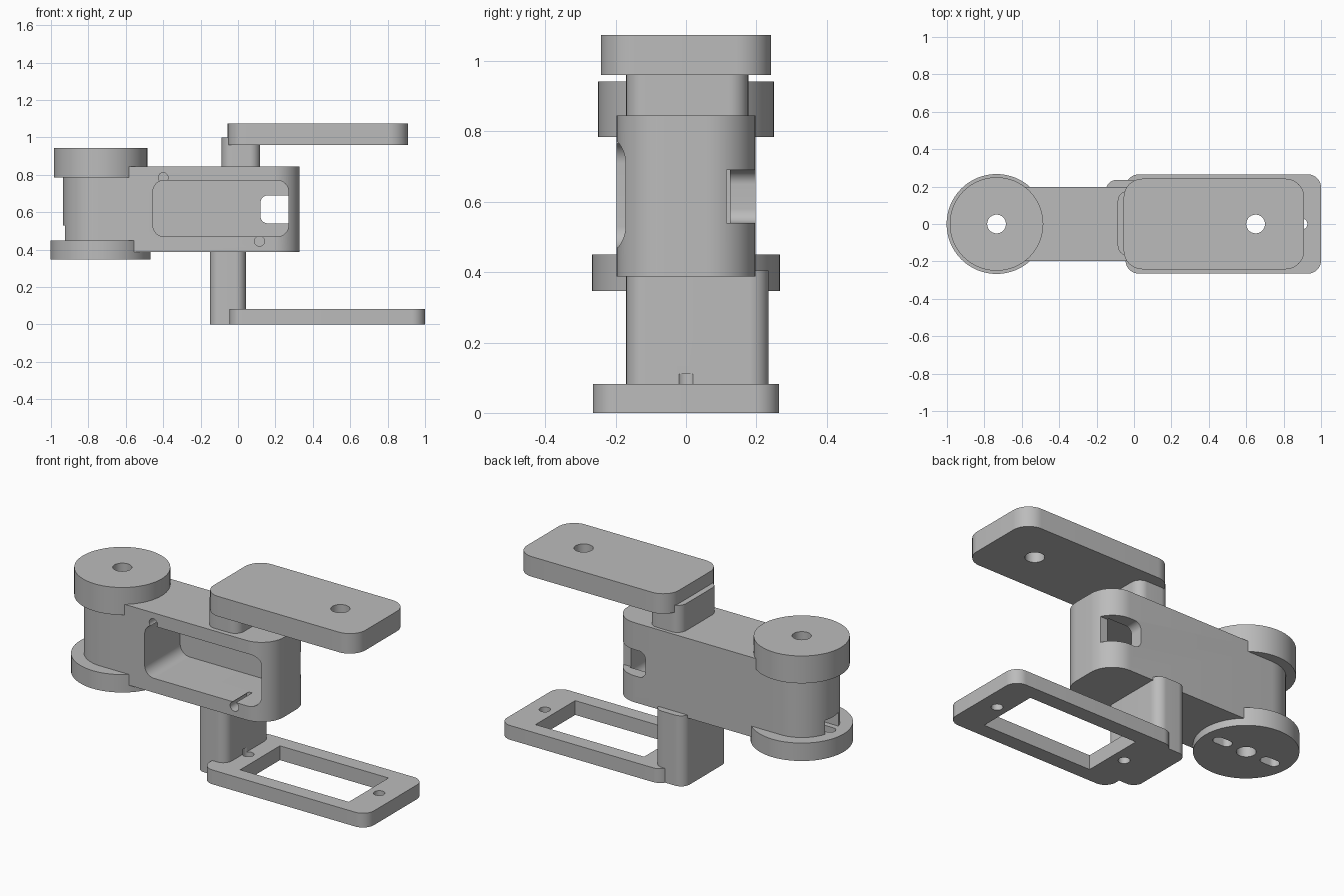
import bpy, bmesh
from math import sin, cos, pi, radians
from mathutils import Matrix

if "Cube" in bpy.data.objects:
    bpy.data.objects.remove(bpy.data.objects["Cube"], do_unlink=True)

grey = bpy.data.materials.new("plain grey")
grey.use_nodes = True
grey.diffuse_color = (0.5, 0.5, 0.5, 1)
grey.node_tree.nodes["Principled BSDF"].inputs["Base Color"].default_value = (0.5, 0.5, 0.5, 1)


def prism(name, u, v, span, radii, axis="z"):
    """Rounded rectangle extruded along z, or along y with u = x and v = z.
    Radii run from the high-u high-v corner, anticlockwise."""
    if not isinstance(radii, tuple):
        radii = (radii,) * 4
    corners = [(u[1], v[1], -1, -1), (u[0], v[1], 1, -1), (u[0], v[0], 1, 1), (u[1], v[0], -1, 1)]
    points = []
    for i, ((a, b, sa, sb), r) in enumerate(zip(corners, radii)):
        steps = 16 if r > 0 else 0
        for k in range(steps + 1):
            t = pi / 2 * (i + k / max(steps, 1))
            points.append((a + sa * r + r * cos(t), b + sb * r + r * sin(t)))
    bm = bmesh.new()
    face = bm.faces.new([bm.verts.new((a, b, span[0])) for a, b in points])
    top = bmesh.ops.extrude_face_region(bm, geom=[face])["geom"]
    bmesh.ops.translate(bm, vec=(0, 0, span[1] - span[0]),
                        verts=[g for g in top if isinstance(g, bmesh.types.BMVert)])
    bmesh.ops.remove_doubles(bm, verts=bm.verts, dist=1e-5)
    if axis == "y":
        bmesh.ops.transform(bm, verts=bm.verts,
                            matrix=Matrix(((1, 0, 0, 0), (0, 0, 1, 0), (0, 1, 0, 0), (0, 0, 0, 1))))
    bmesh.ops.recalc_face_normals(bm, faces=bm.faces)
    mesh = bpy.data.meshes.new(name)
    bm.to_mesh(mesh)
    bm.free()
    mesh.materials.append(grey)
    ob = bpy.data.objects.new(name, mesh)
    bpy.context.collection.objects.link(ob)
    return ob


def disc(name, x, y, r, span, axis="z"):
    return prism(name, (x - r, x + r), (y - r, y + r), span, r, axis)


def cut(ob, *cutters):
    """Subtract the cutters, then discard them."""
    bpy.context.view_layer.objects.active = ob
    for c in cutters:
        c.hide_render = True
        mod = ob.modifiers.new("cut", "BOOLEAN")
        mod.operation = "DIFFERENCE"
        mod.solver = "EXACT"
        mod.object = c
        bpy.ops.object.modifier_apply(modifier=mod.name)
        bpy.data.objects.remove(c, do_unlink=True)


PIVOT = -0.735


def bore():
    return disc("bore_cutter", PIVOT, 0, 0.05, (-1, 2))


def slots():
    return [prism("slot_cutter", (PIVOT + s * 0.155 - 0.055, PIVOT + s * 0.155 + 0.055),
                  (-0.03, 0.03), (0.2, 0.53), 0.0295) for s in (-1, 1)]


# Arm body with a round pivot end, front pocket, corner slot and screw holes
body = prism("arm_body", (-0.935, 0.33), (-0.197, 0.197), (0.388, 0.845), (0.14, 0.196, 0.196, 0.14))
cut(body,
    prism("pocket_cutter", (-0.455, 0.27), (0.47, 0.77), (-0.4, 0.125), 0.06, "y"),
    prism("corner_slot_cutter", (0.12, 0.5), (0.54, 0.69), (0.115, 0.4), (0, 0.04, 0.04, 0), "y"),
    disc("screw_cutter", -0.4, 0.785, 0.026, (-0.4, -0.05), "y"),
    disc("screw_cutter", 0.115, 0.445, 0.027, (-0.4, -0.05), "y"),
    prism("notch_cutter", (-1, -0.82), (-0.062, 0.062), (0.3, 0.53), 0),
    bore(), *slots())

# Pivot caps
upper_cap = disc("upper_pivot_cap", PIVOT, 0, 0.25, (0.785, 0.942))
cut(upper_cap, bore())
lower_cap = disc("lower_pivot_cap", PIVOT, 0, 0.267, (0.347, 0.45))
cut(lower_cap, bore(), *slots())

# Upper bracket
upper_post = prism("upper_post", (-0.087, 0.118), (-0.17, 0.177), (0.82, 1.0), 0.055)
upper_plate = prism("upper_plate", (-0.055, 0.91), (-0.242, 0.242), (0.96, 1.075), 0.1)
cut(upper_plate, disc("hole_cutter", 0.65, 0, 0.05, (0.5, 1.5)))

# Lower bracket: framed plate with two screw holes
lower_post = prism("lower_post", (-0.15, 0.042), (-0.17, 0.235), (0, 0.405), 0.055)
cut(lower_post, disc("hole_cutter", 0.065, 0, 0.03, (-0.5, 0.11)))
lower_plate = prism("lower_plate", (-0.045, 1.0), (-0.265, 0.265), (0, 0.082), 0.07)
cut(lower_plate,
    prism("window_cutter", (0.14, 0.83), (-0.18, 0.18), (-1, 1), 0),
    *[disc("hole_cutter", x, 0, 0.03, (-1, 1)) for x in (0.065, 0.897)])

# Smooth the rounded walls, keep the edges sharp
bpy.ops.object.select_all(action="DESELECT")
for ob in (body, upper_cap, lower_cap, upper_post, upper_plate, lower_post, lower_plate):
    ob.select_set(True)
bpy.context.view_layer.objects.active = body
bpy.ops.object.shade_smooth_by_angle(angle=radians(30))
